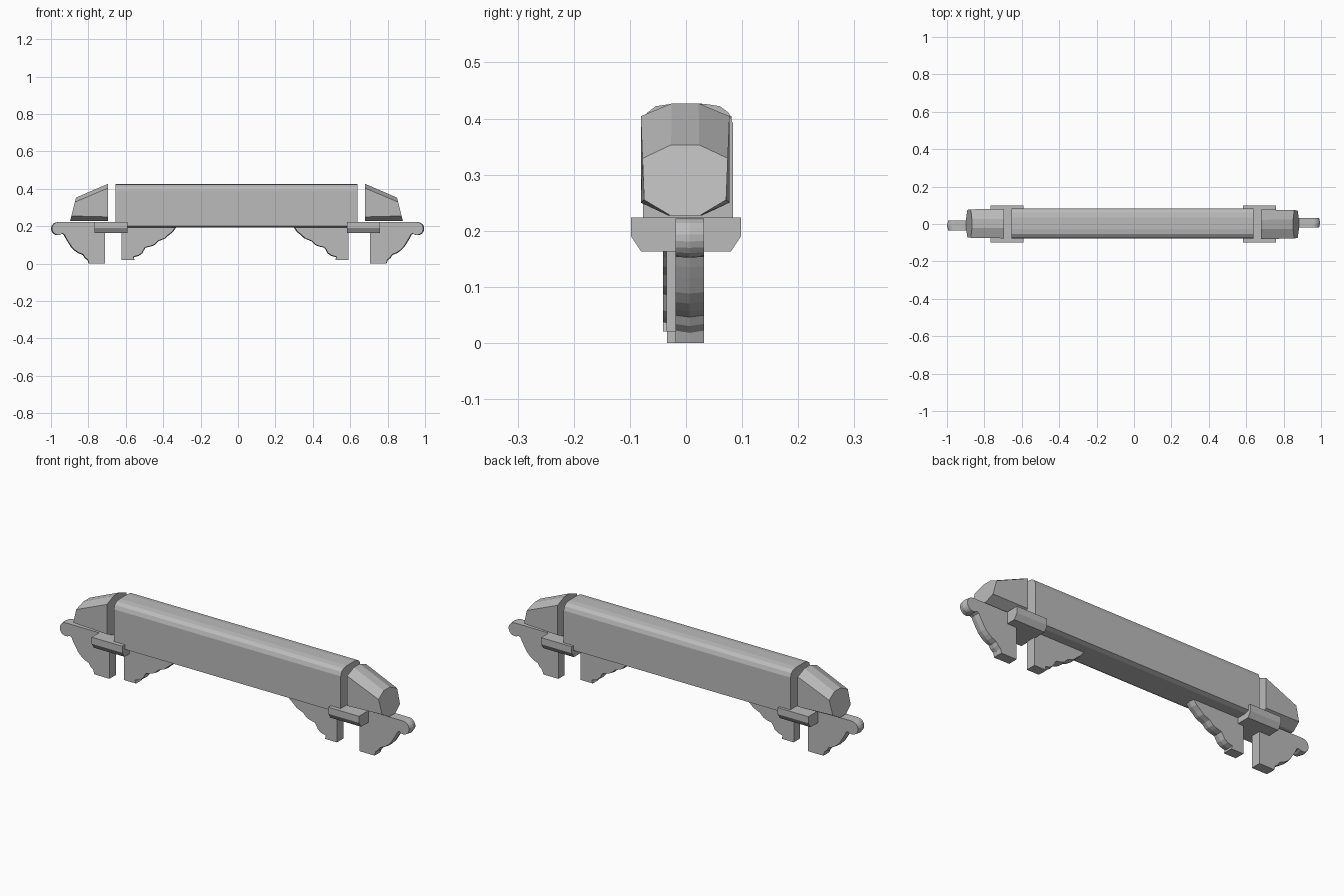
import bpy
import bmesh
from math import cos, sin, radians

if "Cube" in bpy.data.objects:
    bpy.data.objects.remove(bpy.data.objects["Cube"], do_unlink=True)

grey = bpy.data.materials.new("plain grey")
grey.use_nodes = True
color = (0.5, 0.5, 0.5, 1)
grey.diffuse_color = color
grey.node_tree.nodes["Principled BSDF"].inputs["Base Color"].default_value = color


def loft(name, rings):
    """Join matching closed rings of points and cap both ends."""
    bm = bmesh.new()
    loops = [[bm.verts.new(p) for p in ring] for ring in rings]
    for a, b in zip(loops, loops[1:]):
        for i in range(len(a)):
            j = (i + 1) % len(a)
            bm.faces.new((a[i], a[j], b[j], b[i]))
    bm.faces.new(loops[0][::-1])
    bm.faces.new(loops[-1])
    bmesh.ops.recalc_face_normals(bm, faces=bm.faces[:])
    mesh = bpy.data.meshes.new(name)
    bm.to_mesh(mesh)
    bm.free()
    mesh.materials.append(grey)
    obj = bpy.data.objects.new(name, mesh)
    bpy.context.collection.objects.link(obj)
    return obj


def section(half, y_mid):
    """Mirror a half outline, listed top to bottom, across the middle."""
    return [(y_mid + y, z) for y, z in half] + [(y_mid - y, z) for y, z in reversed(half)]


def corbel(name, profile, y_range, side, shift):
    """Scalloped foot with a slight ridge along the middle of its curved edge."""
    corner_x = max(x for x, z in profile) if profile[0][0] < -0.7 else min(x for x, z in profile)
    top = max(z for x, z in profile)
    floor = min(z for x, z in profile)
    y0, y1 = y_range
    rings = []
    for y, k in ((y0, 0.98), ((y0 + y1) / 2, 1), (y1, 0.98)):
        ring = []
        for x, z in profile:
            px = corner_x + (x - corner_x) * k
            pz = z if z < floor + 0.001 else top + (z - top) * k
            ring.append((side * (px + shift), y, pz))
        rings.append(ring)
    loft(name, rings)


# Long body
body = section([(0.03, 0.426), (0.057, 0.422), (0.073, 0.41), (0.0805, 0.39),
                (0.0805, 0.2), (0.06, 0.192)], 0.0035)
loft("long_body", [[(x, y, z) for y, z in body] for x in (-0.655, 0.64)])

# Outlines of the end pieces
cap_back = [(0.024, 0.427), (0.079, 0.404), (0.079, 0.25), (0.03, 0.227)]
cap_tip = [(0.025, 0.353), (0.076, 0.329), (0.073, 0.255), (0.026, 0.227)]
bracket = [(0.098, 0.224), (0.098, 0.19), (0.08, 0.163)]

# Outer foot: scroll followed by a stepped lower edge
scroll = [(-0.965 + 0.035 * cos(radians(a)), 0.187 + 0.035 * sin(radians(a)))
          for a in range(90, 311, 20)]
outer = scroll + [(-0.932, 0.155), (-0.922, 0.135), (-0.91, 0.115), (-0.893, 0.088),
                  (-0.875, 0.07), (-0.855, 0.056), (-0.83, 0.046), (-0.82, 0.03),
                  (-0.805, 0.018), (-0.798, 0), (-0.71, 0), (-0.71, 0.222)]

# Inner foot: scalloped rise towards the body
inner = [(-0.623, 0.195), (-0.623, 0.02), (-0.553, 0.02), (-0.558, 0.034), (-0.53, 0.042),
         (-0.512, 0.055), (-0.495, 0.085), (-0.465, 0.092), (-0.445, 0.1),
         (-0.425, 0.12), (-0.388, 0.135), (-0.37, 0.152), (-0.347, 0.17), (-0.33, 0.195)]

for label, side, cap_y, outer_y, inner_y, trim in (
        ("right", 1, 0.0025, (-0.034, 0.018), (-0.041, 0.011), 0),
        ("left", -1, -0.0015, (-0.019, 0.032), (-0.035, 0.017), 1)):
    # Tapered cap with a sloping tip
    back = [(side * (-0.695 + 0.016 * trim), y, z) for y, z in section(cap_back, cap_y)]
    tip = [(side * (-0.898 + 0.016 * trim + (z - 0.227) * 0.25), y, z)
           for y, z in section(cap_tip, cap_y)]
    loft(label + "_end_cap", [back, tip])

    # Cross bracket with bevelled underside
    loft(label + "_bracket", [[(side * (x + 0.008 * trim), y, z) for y, z in section(bracket, 0)]
                              for x in (-0.767, -0.592)])

    # Feet
    corbel(label + "_outer_foot", outer, outer_y, side, 0.004 * trim)
    corbel(label + "_inner_foot", inner, inner_y, side, 0.033 * trim)
